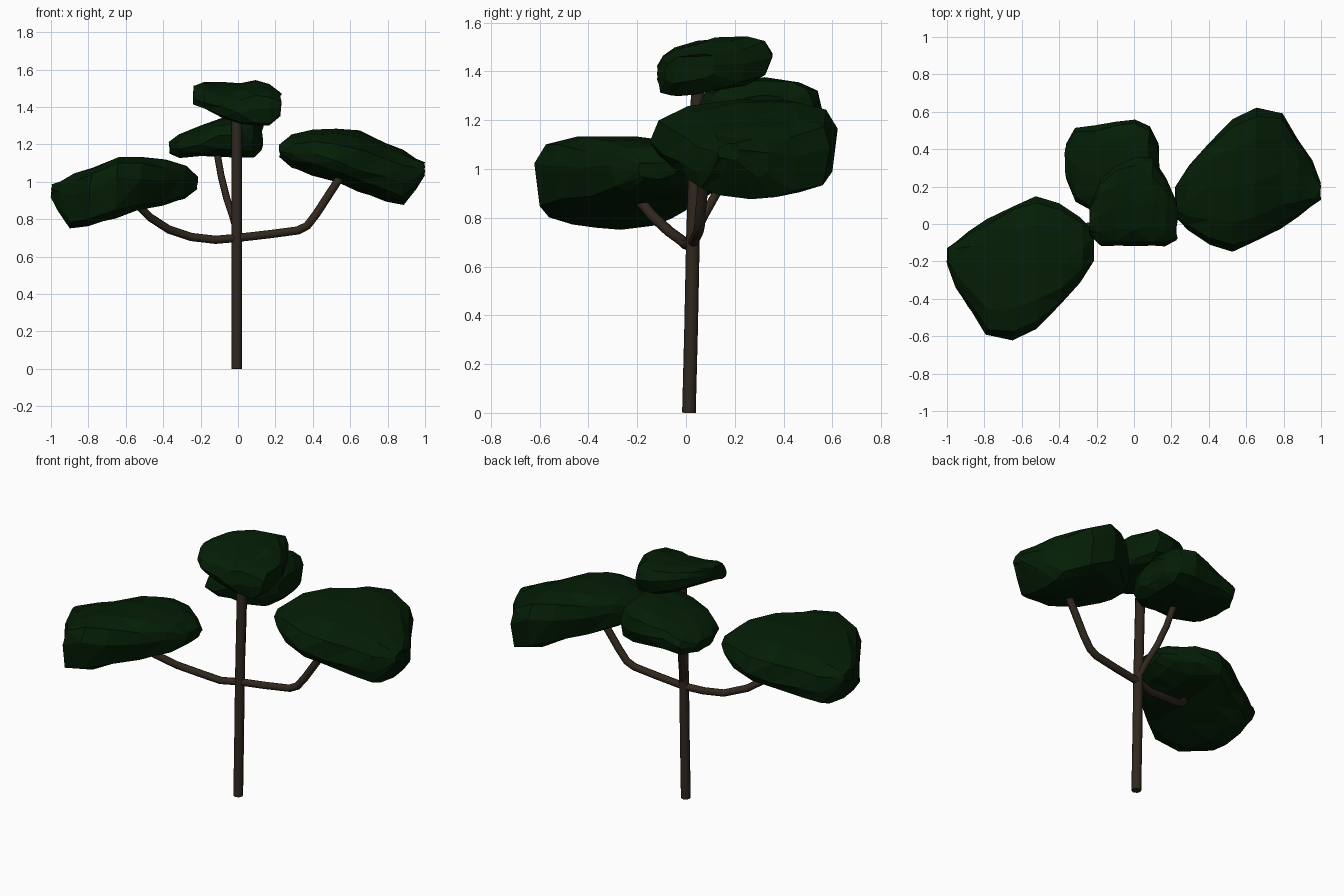
import bpy, bmesh, math, random
from mathutils import Vector

random.seed(4)
cube = bpy.data.objects.get("Cube")
if cube:
    bpy.data.objects.remove(cube, do_unlink=True)


def make_material(name, colour):
    material = bpy.data.materials.new(name)
    material.diffuse_color = (*colour, 1)
    material.use_nodes = True
    shader = next(n for n in material.node_tree.nodes if n.type == "BSDF_PRINCIPLED")
    shader.inputs["Base Color"].default_value = (*colour, 1)
    shader.inputs["Roughness"].default_value = 0.9
    return material


bark = make_material("dark brown bark", (0.03, 0.021, 0.013))
leaves = make_material("dark green leaves", (0.0013, 0.0125, 0.0017))


def make_limb(name, path, radius):
    """Round limb swept along a path, turned into a mesh."""
    curve = bpy.data.curves.new(name, "CURVE")
    curve.dimensions = "3D"
    curve.bevel_depth = radius
    curve.bevel_resolution = 2
    curve.use_fill_caps = True
    spline = curve.splines.new("POLY")
    spline.points.add(len(path) - 1)
    for point, place in zip(spline.points, path):
        point.co = (*place, 1)
    limb = bpy.data.objects.new(name, curve)
    bpy.context.collection.objects.link(limb)
    bpy.ops.object.select_all(action="DESELECT")
    limb.select_set(True)
    bpy.context.view_layer.objects.active = limb
    bpy.ops.object.convert(target="MESH")
    limb = bpy.context.view_layer.objects.active
    limb.data.materials.clear()
    limb.data.materials.append(bark)
    bpy.ops.object.shade_smooth_by_angle(angle=math.radians(50))
    return limb


def make_pad(name, stations, top_slope, under_slope, sides=12, jitter=0.006):
    """Faceted leaf pad lofted along x; a station is x, y range, z range."""
    bm = bmesh.new()
    rings = []
    for x, y_low, y_high, z_low, z_high in stations:
        middle = Vector((x, (y_low + y_high) / 2, (z_low + z_high) / 2))
        turn = random.uniform(-0.1, 0.1)
        ring = []
        for i in range(sides):
            angle = math.tau * i / sides + turn
            c, s = math.cos(angle), math.sin(angle)
            # domed above, flatter with a fuller rim below
            power, slope = (0.75, top_slope) if s > -0.2 else (0.5, under_slope)
            dy = math.copysign(abs(c) ** 0.8, c) * (y_high - y_low) / 2
            dz = math.copysign(abs(s) ** power, s) * (z_high - z_low) / 2
            wobble = Vector([random.uniform(-jitter, jitter) for _ in range(3)])
            ring.append(bm.verts.new(middle + Vector((0, dy, dz + slope * dy)) + wobble))
        rings.append(ring)
    for a, b in zip(rings, rings[1:]):
        for i in range(sides):
            j = (i + 1) % sides
            bm.faces.new((a[i], a[j], b[j], b[i]))
    bm.faces.new(rings[0])
    bm.faces.new(rings[-1])
    bmesh.ops.triangulate(bm, faces=bm.faces[:])
    bmesh.ops.recalc_face_normals(bm, faces=bm.faces[:])
    mesh = bpy.data.meshes.new(name)
    bm.to_mesh(mesh)
    bm.free()
    mesh.materials.append(leaves)
    pad = bpy.data.objects.new(name, mesh)
    bpy.context.collection.objects.link(pad)
    return pad


# Trunk and its three branches
make_limb("trunk", [(-0.007, 0.012, 0), (-0.007, 0.021, 0.35),
                    (-0.007, 0.028, 0.7), (-0.007, 0.05, 1.36)], 0.028)
make_limb("right_branch", [(-0.007, 0.03, 0.7), (-0.12, 0, 0.69), (-0.25, -0.015, 0.705),
                           (-0.37, -0.07, 0.745), (-0.47, -0.14, 0.81),
                           (-0.57, -0.22, 0.91)], 0.022)
make_limb("left_branch", [(-0.007, 0.03, 0.7), (0.17, 0.04, 0.72), (0.32, 0.05, 0.74),
                          (0.37, 0.055, 0.765), (0.42, 0.06, 0.83),
                          (0.55, 0.08, 1.03)], 0.022)
make_limb("back_branch", [(-0.007, 0.04, 0.74), (-0.03, 0.08, 0.82), (-0.06, 0.13, 0.91),
                          (-0.09, 0.18, 1.03), (-0.12, 0.23, 1.2)], 0.019)

# Large side pads: the right one is the left one turned half round, tilted and lowered
left_pad = make_pad("left_leaf_pad", [
    (0.225, 0.04, 0.2, 1.13, 1.2), (0.29, -0.03, 0.31, 1.08, 1.25),
    (0.4, -0.11, 0.43, 1.04, 1.275), (0.53, -0.145, 0.555, 1.0, 1.285),
    (0.65, -0.1, 0.625, 0.95, 1.27), (0.79, -0.03, 0.595, 0.9, 1.21),
    (0.88, 0.04, 0.45, 0.875, 1.17), (0.95, 0.09, 0.34, 0.96, 1.13),
    (0.995, 0.13, 0.22, 1.04, 1.1)], 0.08, -0.06)
right_pad = left_pad.copy()
right_pad.name = "right_leaf_pad"
right_pad.rotation_euler = (0, -0.07, math.pi)
right_pad.location = (-0.077, 0, -0.185)
bpy.context.collection.objects.link(right_pad)

# Small pads on the trunk top and the back branch
make_pad("top_leaf_pad", [
    (-0.235, -0.06, 0.1, 1.42, 1.51), (-0.18, -0.115, 0.24, 1.4, 1.525),
    (-0.09, -0.12, 0.31, 1.36, 1.52), (0.01, -0.12, 0.35, 1.32, 1.52),
    (0.1, -0.12, 0.35, 1.315, 1.535), (0.17, -0.125, 0.25, 1.31, 1.51),
    (0.228, -0.09, 0.12, 1.36, 1.47)], 0.17, 0.15)
make_pad("back_leaf_pad", [
    (-0.365, 0.24, 0.43, 1.15, 1.21), (-0.31, 0.12, 0.51, 1.13, 1.25),
    (-0.2, 0.06, 0.535, 1.14, 1.3), (-0.1, 0.05, 0.545, 1.14, 1.34),
    (0, 0.05, 0.56, 1.13, 1.37), (0.08, 0.09, 0.525, 1.13, 1.36),
    (0.13, 0.2, 0.43, 1.17, 1.3)], 0.03, 0)
